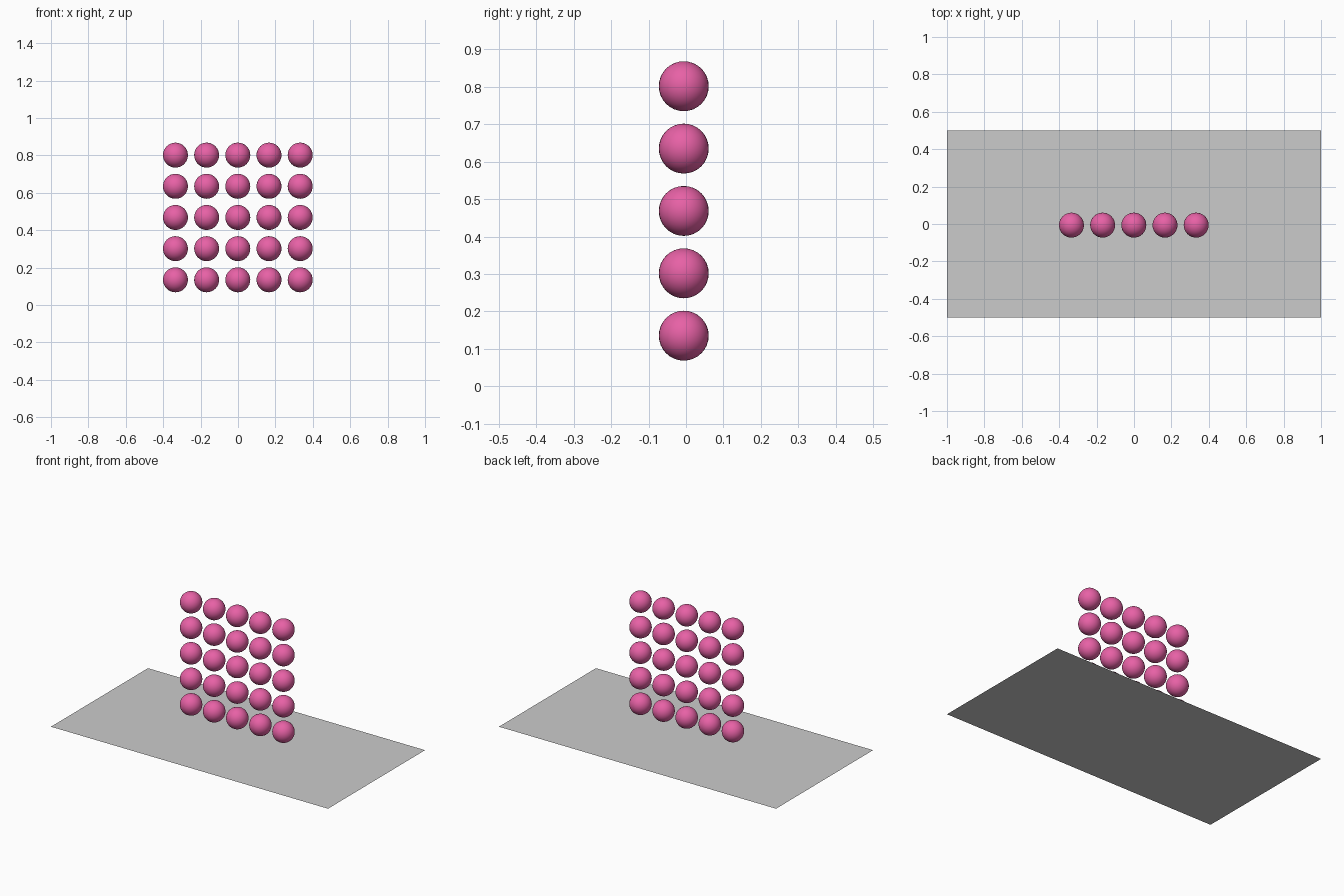
import bpy

if "Cube" in bpy.data.objects:
    bpy.data.objects.remove(bpy.data.objects["Cube"])

# Pink material for the balls
pink = bpy.data.materials.new("pink")
pink.diffuse_color = (0.80, 0.12, 0.38, 1)
pink.use_nodes = True
pink.node_tree.nodes["Principled BSDF"].inputs["Base Color"].default_value = pink.diffuse_color

# Flat base sheet, 2 x 1
bpy.ops.mesh.primitive_plane_add(size=1, location=(0, 0, 0))
base = bpy.context.object
base.name = "base_sheet"
base.scale = (2, 1, 1)
bpy.ops.object.transform_apply(location=False, rotation=False, scale=True)

# One smooth ball, shared by the whole grid
RADIUS, STEP, COUNT = 0.0667, 0.1667, 5
CENTRE_X, CENTRE_Y, BOTTOM_Z = -0.001, -0.006, 0.135
bpy.ops.mesh.primitive_uv_sphere_add(segments=32, ring_count=16, radius=RADIUS)
ball = bpy.context.object
bpy.ops.object.shade_smooth()
ball.data.materials.append(pink)

# Upright 5 x 5 wall of balls
for row in range(COUNT):
    for col in range(COUNT):
        b = ball
        if row or col:
            b = bpy.data.objects.new("ball", ball.data)
            bpy.context.collection.objects.link(b)
        b.name = f"ball_row{row + 1}_column{col + 1}"
        b.location = (CENTRE_X + (col - (COUNT - 1) / 2) * STEP,
                      CENTRE_Y, BOTTOM_Z + row * STEP)
